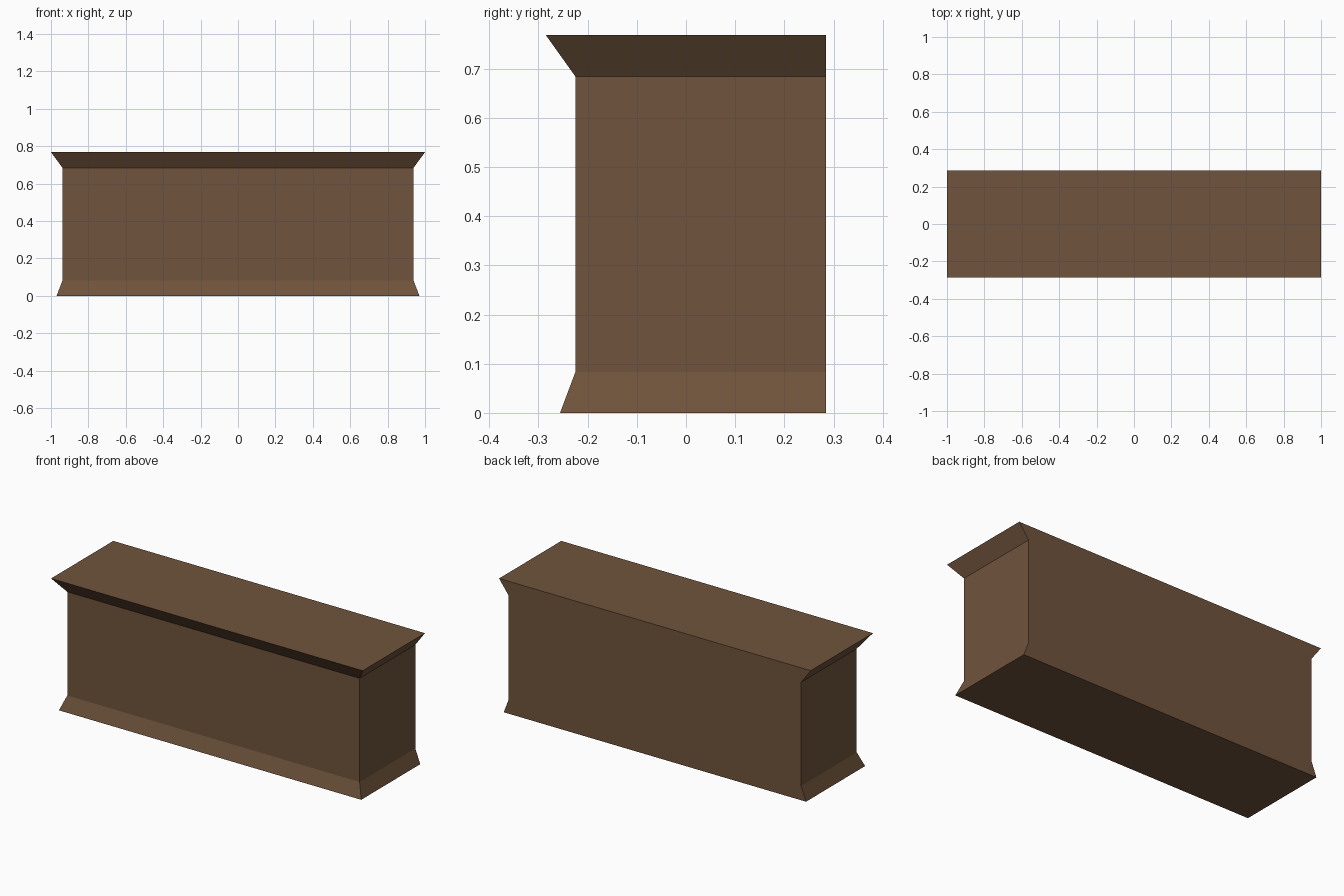
import bpy, bmesh

if "Cube" in bpy.data.objects:
    bpy.data.objects.remove(bpy.data.objects["Cube"])

BACK = 0.285
# (height, half width, front y) for each level of the counter
LEVELS = [(0, 0.97, -0.256), (0.083, 0.938, -0.225),
          (0.684, 0.938, -0.225), (0.768, 1.0, -0.285)]

wood = bpy.data.materials.new("brown wood")
wood.diffuse_color = (0.162, 0.087, 0.045, 1)
wood.use_nodes = True
wood.node_tree.nodes["Principled BSDF"].inputs["Base Color"].default_value = wood.diffuse_color

# Counter body: flared plinth, straight walls, flared top, flat back
bm = bmesh.new()
rings = [[bm.verts.new(p) for p in
          ((-x, y, z), (x, y, z), (x, BACK, z), (-x, BACK, z))]
         for z, x, y in LEVELS]
for lo, hi in zip(rings, rings[1:]):
    for i in range(4):
        j = (i + 1) % 4
        bm.faces.new((lo[i], lo[j], hi[j], hi[i]))
bm.faces.new(rings[0][::-1])
bm.faces.new(rings[-1])
bmesh.ops.recalc_face_normals(bm, faces=bm.faces)

mesh = bpy.data.meshes.new("counter")
bm.to_mesh(mesh)
bm.free()
mesh.materials.append(wood)
bpy.context.collection.objects.link(bpy.data.objects.new("counter", mesh))
